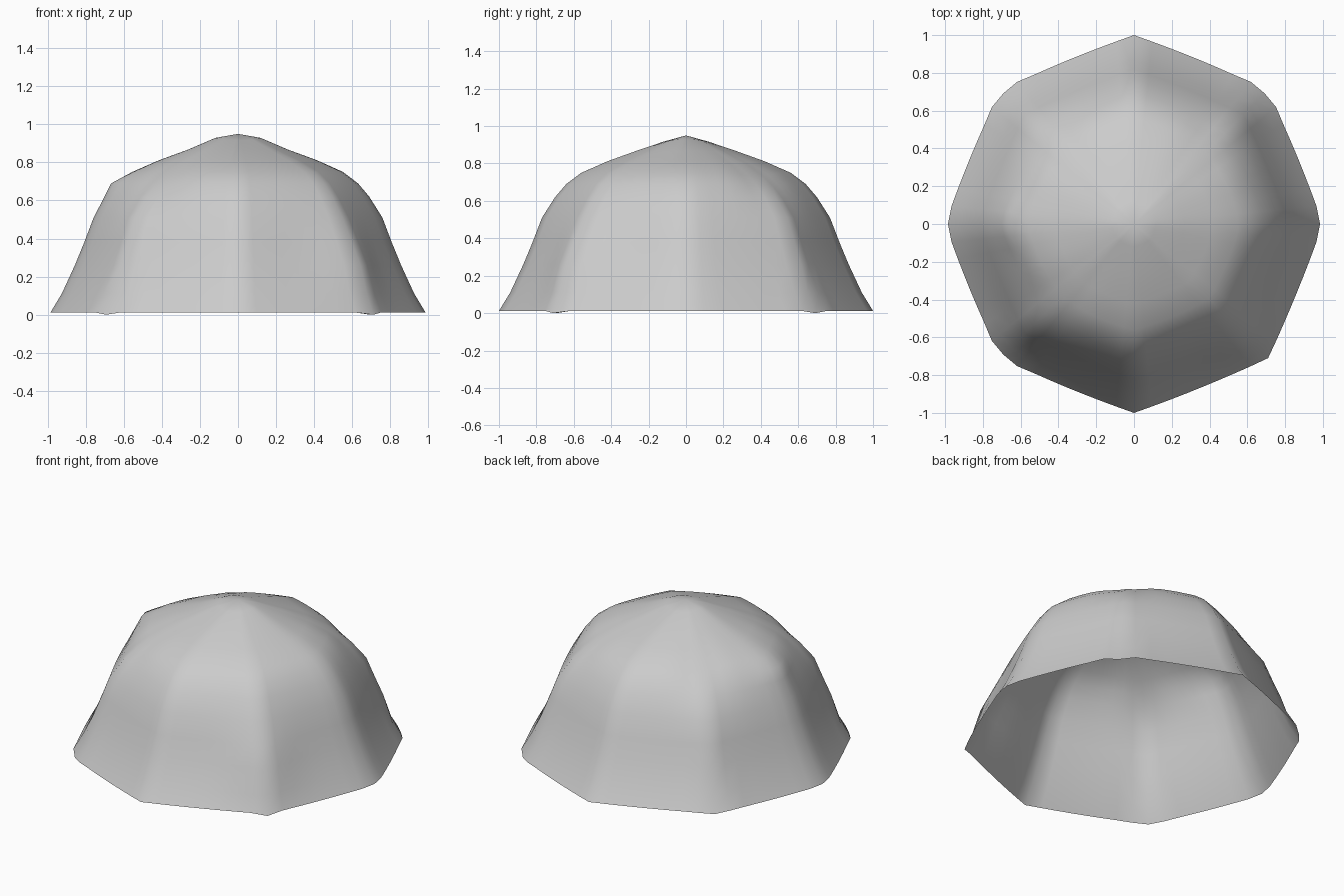
import bpy, bmesh, math

if "Cube" in bpy.data.objects:
    bpy.data.objects.remove(bpy.data.objects["Cube"])

# Dome profile measured along the octagon's corner ribs: (radius, height)
PROFILE = [(1.0, 0.012), (0.94, 0.11), (0.87, 0.26), (0.82, 0.38), (0.77, 0.51),
           (0.70, 0.62), (0.64, 0.69), (0.56, 0.75), (0.42, 0.812), (0.27, 0.866),
           (0.12, 0.917)]
SIDES, SUB = 8, 8          # octagon, eight strips per side
N = SIDES * SUB


def octagon_factor(a):
    """Distance to a regular octagon's edge, 1 at its corners."""
    step = 2 * math.pi / SIDES
    local = (a % step) - step / 2
    return math.cos(step / 2) / math.cos(local)


def bump(v, centre, width):
    return math.exp(-((v - centre) / width) ** 2)


bm = bmesh.new()
rings = []
for r, z in PROFILE:
    # Cross-section stays nearly octagonal on the walls, rounder on the crown
    blend = 0.15 + 0.3 * min(1.0, max(0.0, (z - 0.65) / 0.15))
    ring = []
    for i in range(N):
        a = 2 * math.pi * i / N
        deg = 360 * i / N
        f = octagon_factor(a)
        f += (1 - f) * blend
        # three worn diagonal corners are blunted low down
        worn = max(bump(deg, c, 14) for c in (45, 135, 225))
        f = min(f, 0.978) if z < 0.2 and worn > 0.5 else f
        if z < 0.2 and 0.75 < worn < 0.95:
            f = 0.974
        rr, zz = r * f, z
        # worn diagonals have a lower shoulder, the front right one a fuller wall
        rr -= 0.03 * worn * bump(z, 0.68, 0.1)
        zz -= 0.02 * worn * bump(z, 0.75, 0.07)
        rr += 0.04 * bump(deg, 315, 14) * bump(z, 0.27, 0.17)
        # sharper shoulder on the left rib
        rr += 0.04 * bump(deg, 180, 14) * bump(z, 0.675, 0.05)
        # slight left-right ridge at the summit
        if r < 0.15:
            zz += 0.012 * math.cos(a) ** 2
        # diagonal corners touch the ground
        if z < 0.05 and i % (2 * SUB) == SUB:
            zz = 0.0
        x, y = rr * math.cos(a), rr * math.sin(a)
        # left and right corners are slightly blunted
        if i % (N // 2) == 0:
            x *= 0.985
        ring.append(bm.verts.new((x, y, zz)))
    rings.append(ring)

# Side and crown walls, open underneath
for lo, hi in zip(rings, rings[1:]):
    for i in range(N):
        j = (i + 1) % N
        bm.faces.new((lo[i], lo[j], hi[j], hi[i]))
apex = bm.verts.new((0, 0, 0.95))
for i in range(N):
    bm.faces.new((rings[-1][i], rings[-1][(i + 1) % N], apex))
for f in bm.faces:
    f.smooth = True

mesh = bpy.data.meshes.new("dome_shell")
bm.to_mesh(mesh)
bm.free()
dome = bpy.data.objects.new("dome_shell", mesh)
bpy.context.collection.objects.link(dome)
